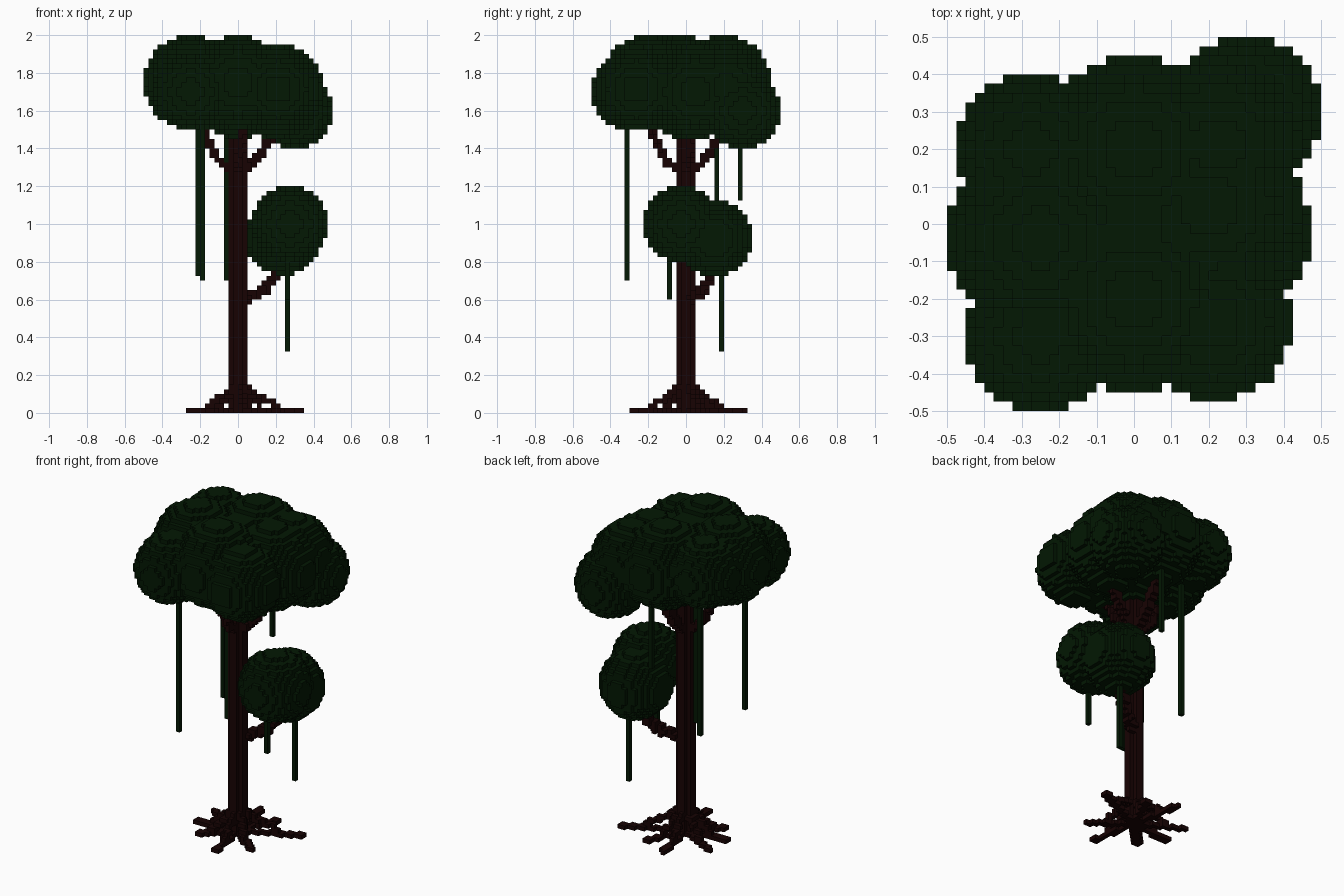
import bpy
import bmesh
from math import ceil, floor
from mathutils import Vector

VOXEL = 0.025

if "Cube" in bpy.data.objects:
    bpy.data.objects.remove(bpy.data.objects["Cube"], do_unlink=True)


def material(name, rgb):
    mat = bpy.data.materials.new(name)
    mat.use_nodes = True
    color = (*rgb, 1)
    mat.diffuse_color = color
    mat.node_tree.nodes["Principled BSDF"].inputs["Base Color"].default_value = color
    return mat


def ball(center, radius):
    """Grid cells whose centres lie inside a sphere."""
    c = [v / VOXEL for v in center]
    r = radius / VOXEL
    spans = [range(floor(v - r), ceil(v + r) + 1) for v in c]
    return {(i, j, k) for i in spans[0] for j in spans[1] for k in spans[2]
            if k >= 0 and (i + .5 - c[0]) ** 2 + (j + .5 - c[1]) ** 2
            + (k + .5 - c[2]) ** 2 <= r * r}


def limb(points, radius):
    """Grid cells swept along a path."""
    cells = set()
    for a, b in zip(points, points[1:]):
        a, b = Vector(a), Vector(b)
        steps = ceil((b - a).length / VOXEL * 2)
        for s in range(steps + 1):
            cells |= ball(a.lerp(b, s / steps), radius)
    return cells


def column(x, y, bottom, top):
    """A one-cell-wide vertical strand."""
    return {(floor(x / VOXEL), floor(y / VOXEL), k)
            for k in range(round(bottom / VOXEL), round(top / VOXEL))}


def build(name, cells, mat):
    """Make a mesh from the exposed faces of a set of cells."""
    bm = bmesh.new()
    verts = {}

    def vert(key):
        if key not in verts:
            verts[key] = bm.verts.new([v * VOXEL for v in key])
        return verts[key]

    for cell in cells:
        for axis in range(3):
            u, v = (axis + 1) % 3, (axis + 2) % 3
            for side in (0, 1):
                near = list(cell)
                near[axis] += 2 * side - 1
                if tuple(near) in cells:
                    continue
                ring = []
                for du, dv in ((0, 0), (1, 0), (1, 1), (0, 1)):
                    corner = list(cell)
                    corner[axis] += side
                    corner[u] += du
                    corner[v] += dv
                    ring.append(vert(tuple(corner)))
                bm.faces.new(ring if side else ring[::-1])
    mesh = bpy.data.meshes.new(name)
    bm.to_mesh(mesh)
    bm.free()
    mesh.materials.append(mat)
    obj = bpy.data.objects.new(name, mesh)
    bpy.context.collection.objects.link(obj)
    return obj


bark = material("dark bark", (0.0085, 0.0008, 0.0008))
leaf = material("deep green leaf", (0.0009, 0.009, 0.0009))

# Trunk: a round column of cells
wood = {(i, j, k) for i in range(-2, 2) for j in range(-2, 2) for k in range(66)
        if (i + .5) ** 2 + (j + .5) ** 2 <= 4}

# Roots: straight runs along the ground with a sloping flare on top
for x, y in ((.33, .15), (-.06, .31), (-.26, -.03), (.05, -.29), (.2, -.16),
             (-.25, .13), (.1, .23), (-.17, -.17)):
    wood |= limb([(0, 0, .0125), (x, y, .0125)], .019)
    wood |= limb([(x * t, y * t, z) for t, z in ((0, .17), (.3, .09), (.6, .0375))], .019)

# Branches: one low, four below the crown
wood |= limb([(.02, .02, .595), (.14, .09, .65), (.25, .16, .8)], .03)
for x, y, z in ((.19, .03, 1.48), (-.21, -.01, 1.54), (0, .2, 1.5), (.02, -.21, 1.54)):
    wood |= limb([(0, 0, 1.24), (x * .5, y * .5, 1.34), (x, y, z)], .026)
build("trunk_roots_and_branches", wood, bark)

# Crown: overlapping leaf balls
crown = set()
for x, y, z, r in ((-.25, -.0375, 1.75, .25), (0, -.2, 1.75, .25), (0, .2, 1.75, .25),
                   (.2, .05, 1.7, .25), (0, 0, 1.7, .25), (.3, .3, 1.6, .2),
                   (.225, .2125, 1.725, .225), (-.25, -.3, 1.7, .2),
                   (-.275, .2, 1.775, .2), (.2125, -.2625, 1.7125, .2125)):
    crown |= ball((x, y, z), r)
build("leaf_crown", crown, leaf)

# Lower leaf cluster
cluster = ball((.275, -.025, 1.0), .2) | ball((.2375, .15, .925), .2)
build("lower_leaf_cluster", cluster, leaf)

# Hanging vines
vines = set()
for x, y, bottom, top in ((-.1875, -.3125, .7, 1.55), (-.2125, .1625, .725, 1.6),
                          (-.0625, -.0125, .7, 1.5), (.0375, .2875, 1.125, 1.6),
                          (.2625, .1875, .325, .8), (.2625, -.0875, .6, .85)):
    vines |= column(x, y, bottom, top)
build("hanging_vines", vines, leaf)
